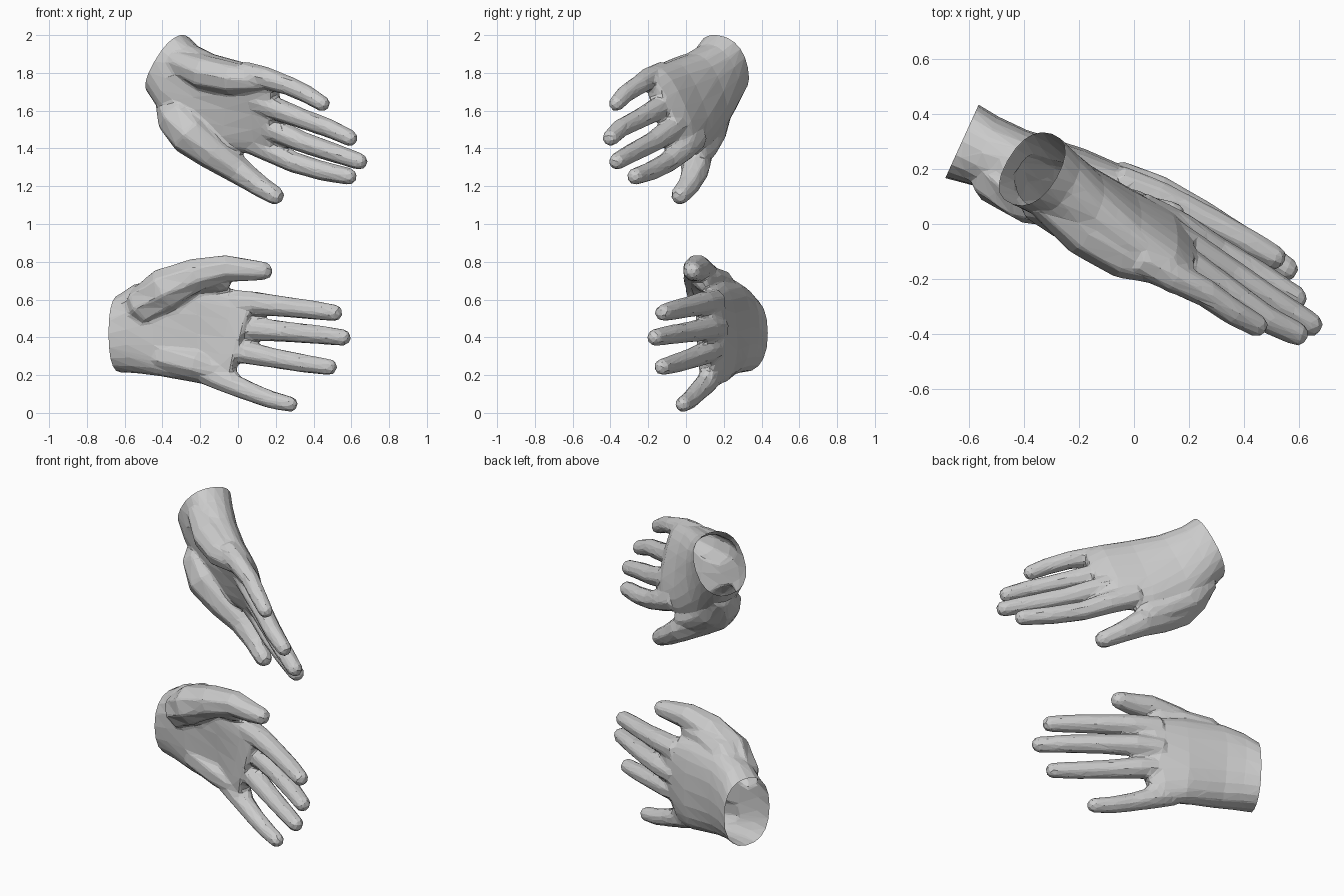
import bpy, bmesh, math
from mathutils import Vector as V

if "Cube" in bpy.data.objects:
    bpy.data.objects.remove(bpy.data.objects["Cube"])

FINGER_R = (.070, .065, .057, .053, .049)
RADII = {"thumb": (.06, .112, .120, .095, .076, .060, .054),
         "heel": (.07, .095, .088, .06, .05),
         "web": (.06, .088, .075, .055, .05)}
SIZE = {"ring": .97, "pinky": .93}


def loft(bm, rings):
    """Closed tube through a list of equal-sized point rings."""
    loops = [[bm.verts.new(p) for p in r] for r in rings]
    n = len(loops[0])
    faces = [bm.faces.new((a[i], a[(i + 1) % n], b[(i + 1) % n], b[i]))
             for a, b in zip(loops, loops[1:]) for i in range(n)]
    faces += [bm.faces.new(loops[0]), bm.faces.new(loops[-1])]
    bmesh.ops.recalc_face_normals(bm, faces=faces)


def tangent(pts, i):
    return (pts[min(i + 1, len(pts) - 1)] - pts[max(i - 1, 0)]).normalized()


def digit(bm, path, radii, across, sides=8):
    """Finger: tapering tube with a rounded tip at the last point."""
    pts, rad = [V(p) for p in path], list(radii)
    r = rad[-1]
    end = (pts[-1] - pts[-2]).normalized()
    tip = pts.pop()
    rad = rad[:len(pts)]
    for back, k in ((.75, .95), (.25, .75), (0, .4)):
        pts.append(tip - end * r * back)
        rad.append(r * k)
    rings = []
    for i, p in enumerate(pts):
        t = tangent(pts, i)
        n = t.cross(across).normalized()
        s = n.cross(t)
        rings.append([p + (s * math.cos(a) + n * math.sin(a)) * rad[i]
                      for a in (math.tau * (k + .5) / sides for k in range(sides))])
    loft(bm, rings)


def palm(bm, sections, sides=20):
    """Palm: sections are (thumb edge, little-finger edge, half thickness, hollow)."""
    a = [V(s[0]) for s in sections]
    b = [V(s[1]) for s in sections]
    mid = [(p + q) / 2 for p, q in zip(a, b)]
    rings, frame = [], None
    for i, (_, _, ht, dent) in enumerate(sections):
        s = (a[i] - b[i]) / 2
        n = tangent(mid, i).cross(s).normalized()
        if n.y > 0:
            n = -n
        ring = []
        for k in range(sides):
            ang = math.tau * k / sides
            c, d = math.cos(ang), math.sin(ang)
            w = math.copysign(abs(c) ** .85, c)
            h = math.copysign(abs(d) ** .85, d)
            if h > 0:
                h *= 1 - dent * (1 - w * w)
            ring.append(mid[i] + s * w + n * ht * h)
        if i == 0:
            axis = s.cross(n).normalized()
            if axis.dot(mid[1] - mid[0]) < 0:
                axis = -axis
            frame = (mid[0], axis)
            rings.append([p - axis * .04 for p in ring])
        rings.append(ring)
    loft(bm, rings)
    return frame


def hand(name, sections, **digits):
    bm = bmesh.new()
    wrist, axis = palm(bm, sections)
    across = (V(sections[-1][0]) - V(sections[-1][1])).normalized()
    for key, path in digits.items():
        radii = RADII.get(key, FINGER_R)
        digit(bm, path, [r * SIZE.get(key, 1) for r in radii], across)
    me = bpy.data.meshes.new(name)
    bm.to_mesh(me)
    bm.free()
    ob = bpy.data.objects.new(name, me)
    bpy.context.collection.objects.link(ob)

    # fuse the parts into one skin, soften the webs, reduce to flat facets
    m = ob.modifiers.new("fuse", 'REMESH')
    m.mode, m.voxel_size = 'VOXEL', .009
    m = ob.modifiers.new("soften", 'SMOOTH')
    m.factor, m.iterations = .5, 12
    m = ob.modifiers.new("facets", 'DECIMATE')
    m.ratio = .03
    dg = bpy.context.evaluated_depsgraph_get()
    skin = bpy.data.meshes.new_from_object(ob.evaluated_get(dg))
    ob.modifiers.clear()

    # cut the wrist open
    bm = bmesh.new()
    bm.from_mesh(skin)
    bmesh.ops.bisect_plane(bm, geom=bm.verts[:] + bm.edges[:] + bm.faces[:],
                           plane_co=wrist, plane_no=axis, clear_inner=True)
    for f in bm.faces:
        f.smooth = False
    bm.to_mesh(skin)
    bm.free()
    ob.data = skin
    skin.name = name


# lower hand, thumb up
hand("lower_hand",
     [((-.625, .30, .625), (-.625, .30, .215), .147, 0),
      ((-.55, .26, .68), (-.535, .265, .21), .137, .05),
      ((-.43, .22, .71), (-.42, .22, .195), .127, .2),
      ((-.20, .16, .695), (-.20, .185, .155), .102, .35),
      ((.00, .12, .65), (-.10, .135, .14), .080, .3),
      ((.10, .085, .625), (-.04, .105, .165), .052, .1)],
     thumb=[(-.57, .25, .50), (-.50, .18, .565), (-.38, .115, .655), (-.22, .075, .73),
            (-.06, .06, .765), (.07, .04, .755), (.18, .03, .75)],
     web=[(-.54, .25, .58), (-.38, .175, .675), (-.22, .12, .705), (-.10, .09, .695),
          (-.04, .08, .685)],
     heel=[(-.56, .27, .32), (-.40, .20, .305), (-.22, .155, .26), (-.08, .13, .21),
           (.0, .10, .17)],
     index=[(-.06, .15, .59), (.09, .095, .58), (.25, .02, .562), (.40, -.06, .545),
            (.545, -.14, .525)],
     middle=[(-.06, .165, .45), (.09, .115, .445), (.25, .03, .43), (.42, -.075, .415),
             (.587, -.185, .395)],
     ring=[(-.09, .155, .34), (.05, .105, .318), (.20, .025, .288), (.35, -.055, .262),
           (.517, -.145, .238)],
     pinky=[(-.17, .15, .21), (-.04, .105, .155), (.08, .055, .105), (.18, .02, .068),
            (.31, -.03, .038)])

# upper hand, thumb down
hand("upper_hand",
     [((-.46, .23, 1.69), (-.28, .17, 2.0), .148, 0),
      ((-.39, .20, 1.59), (-.235, .115, 1.95), .142, .05),
      ((-.28, .155, 1.48), (-.14, .02, 1.90), .132, .3),
      ((-.07, .09, 1.39), (.00, -.09, 1.86), .105, .4),
      ((.10, .02, 1.375), (.13, -.165, 1.825), .082, .3),
      ((.19, -.035, 1.365), (.20, -.205, 1.785), .052, .1)],
     thumb=[(-.385, .19, 1.65), (-.325, .11, 1.565), (-.25, .065, 1.475), (-.13, .05, 1.375),
            (.00, .05, 1.285), (.11, .015, 1.205), (.23, -.05, 1.13)],
     web=[(-.38, .20, 1.64), (-.27, .135, 1.50), (-.13, .095, 1.405), (-.03, .07, 1.365),
          (.02, .05, 1.35)],
     heel=[(-.33, .09, 1.86), (-.18, -.025, 1.80), (-.03, -.115, 1.77), (.10, -.165, 1.76),
           (.2, -.205, 1.75)],
     index=[(.02, .05, 1.46), (.17, -.02, 1.39), (.30, -.10, 1.325), (.45, -.185, 1.28),
            (.62, -.29, 1.245)],
     middle=[(.05, .005, 1.56), (.20, -.085, 1.495), (.35, -.18, 1.43), (.50, -.28, 1.38),
             (.675, -.385, 1.32)],
     ring=[(.05, -.05, 1.67), (.20, -.15, 1.61), (.34, -.245, 1.557), (.48, -.345, 1.508),
           (.625, -.415, 1.44)],
     pinky=[(.02, -.12, 1.80), (.14, -.19, 1.775), (.26, -.25, 1.735), (.36, -.32, 1.69),
            (.475, -.385, 1.62)])
